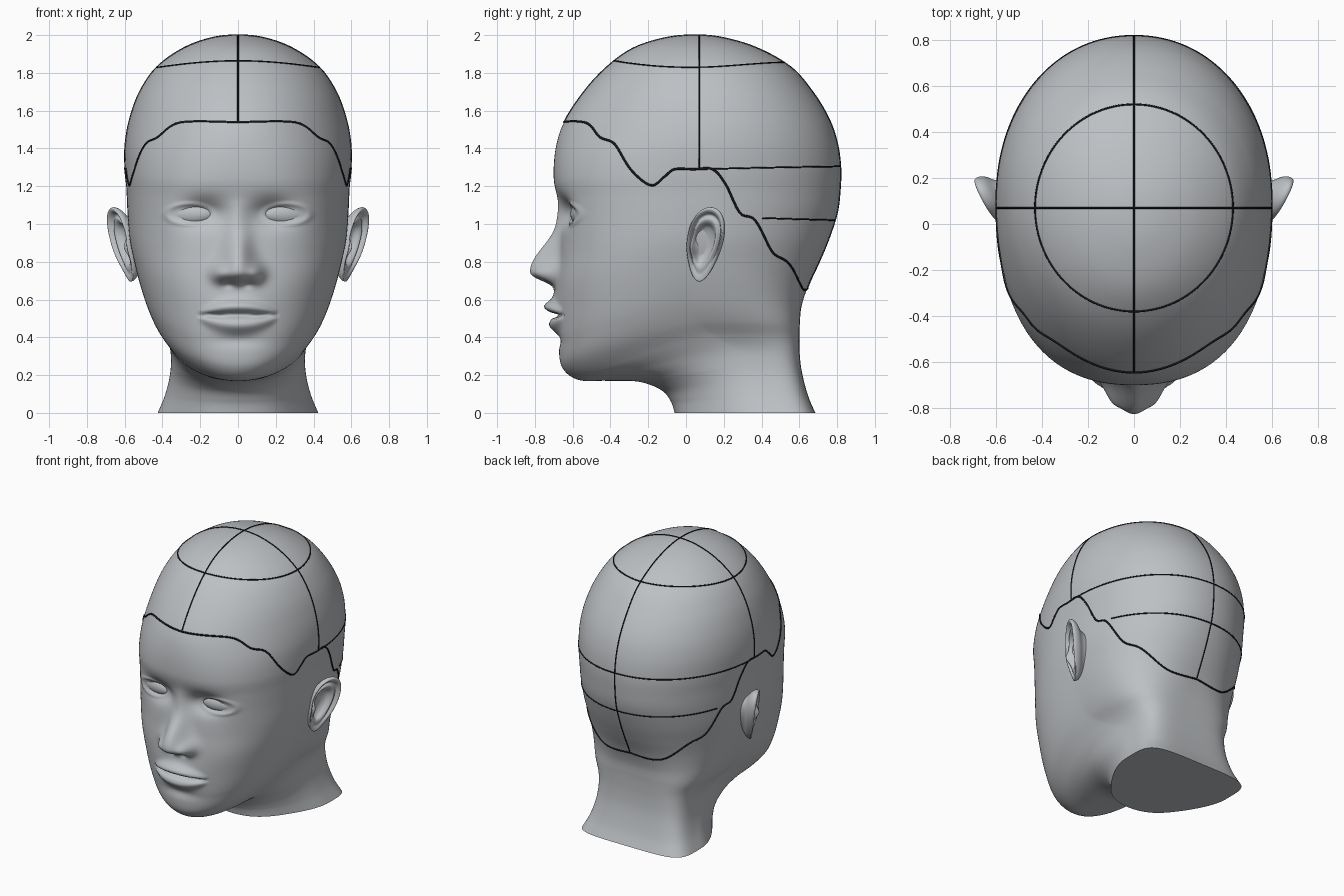
import bpy
from math import sin, cos, pi, exp, hypot, atan2, radians
from mathutils import Vector
from mathutils.bvhtree import BVHTree

if "Cube" in bpy.data.objects:
    bpy.data.objects.remove(bpy.data.objects["Cube"])


def material(name, rgb):
    mat = bpy.data.materials.new(name)
    mat.use_nodes = True
    mat.diffuse_color = (*rgb, 1)
    mat.node_tree.nodes["Principled BSDF"].inputs["Base Color"].default_value = (*rgb, 1)
    return mat


GREY = material("matte grey", (0.51, 0.53, 0.55))
INK = material("ink black", (0.01, 0.01, 0.012))


def spline(keys, steps):
    """Smooth path through the keys; the last key only steers the end."""
    keys = [keys[0]] + keys
    path = []
    for p, q, r, s in zip(keys, keys[1:], keys[2:], keys[3:]):
        for k in range(steps):
            t = k / steps
            path.append([b + t * (c - a) / 2 + t * t * (a - 2.5 * b + 2 * c - d / 2)
                         + t ** 3 * (1.5 * (b - c) + (d - a) / 2)
                         for a, b, c, d in zip(p, q, r, s)])
    return path


def loft(name, rings, tip):
    """Skin closed rings, fill the first one and close the last on a tip."""
    n = len(rings[0])
    verts = [v for ring in rings for v in ring] + [tip]
    faces = [list(range(n))[::-1]]
    for r in range(len(rings) - 1):
        for i in range(n):
            j = (i + 1) % n
            faces.append((r * n + i, r * n + j, (r + 1) * n + j, (r + 1) * n + i))
    last = (len(rings) - 1) * n
    faces += [(last + i, last + (i + 1) % n, len(verts) - 1) for i in range(n)]
    mesh = bpy.data.meshes.new(name)
    mesh.from_pydata(verts, [], faces)
    mesh.polygons.foreach_set("use_smooth", [False] + [True] * (len(faces) - 1))
    mesh.materials.append(GREY)
    obj = bpy.data.objects.new(name, mesh)
    bpy.context.collection.objects.link(obj)
    return obj, BVHTree.FromPolygons([Vector(v) for v in verts], faces)


# Head profiles from neck base to crown: front (z, y), side (z, x, y), back (z, y)
front = [(0, -.06), (.06, -.08), (.12, -.13), (.165, -.25), (.17, -.42), (.175, -.57),
         (.24, -.655), (.36, -.675), (.52, -.68), (.68, -.685), (.84, -.67), (1, -.66),
         (1.12, -.675), (1.24, -.7), (1.4, -.69), (1.54, -.645), (1.7, -.54),
         (1.83, -.42), (1.93, -.28), (1.985, -.11), (2, .05), (1.985, .2)]
side = [(0, .425, .44), (.09, .388, .4), (.18, .364, .36), (.26, .355, .32), (.34, .36, .26),
        (.41, .388, .15), (.49, .44, .06), (.58, .482, .03), (.7, .522, .05),
        (.82, .553, .06), (.93, .575, .07), (1.06, .585, .08), (1.17, .59, .09),
        (1.28, .597, .1), (1.42, .597, .1), (1.56, .572, .1), (1.7, .52, .09),
        (1.83, .43, .08), (1.93, .29, .07), (1.985, .14, .06), (2, 0, .05), (1.985, -.14, .06)]
back = [(0, .685), (.08, .65), (.17, .624), (.25, .608), (.33, .601), (.4, .6), (.48, .603),
        (.57, .613), (.68, .65), (.8, .705), (.92, .755), (1.06, .8), (1.18, .815),
        (1.3, .818), (1.43, .8), (1.56, .755), (1.7, .67), (1.83, .555), (1.93, .38),
        (1.985, .2), (2, .05), (1.985, -.11)]


def bump(x, z, cx, cz, sx, sz):
    return exp(-((x - cx) / sx) ** 2 - ((z - cz) / sz) ** 2)


def relief(x, z):
    """Forward offset of the facial features."""
    x = abs(x)
    # nose: ridge, wings, nostrils
    width = .068 + .03 * exp(-((z - .75) / .09) ** 2)
    slope = ((z - .76) / .175) ** 2 if z > .76 else ((.76 - z) / .07) ** 3
    d = .146 * exp(-slope - (x / width) ** 2.2)
    d += .012 * bump(x, z, 0, 1.04, .06, .07)
    d += .045 * bump(x, z, .098, .735, .042, .048)
    d -= .02 * bump(x, z, .05, .68, .028, .016)
    # lips, muzzle and chin fold
    d += .025 * bump(x, z, 0, .56, .16, .1)
    d -= .015 * bump(x, z, 0, .385, .13, .035)
    lip = max(0, 1 - (x / .21) ** 2) ** .7
    if lip > 0:
        full = .4 + .6 * lip
        d += .045 * lip * exp(-((z - .517 - .046 * lip) / (.033 * full)) ** 2)
        d += .036 * lip * exp(-((z - .517 + .053 * lip) / (.038 * full)) ** 2)
        d -= .045 * lip ** .5 * exp(-((z - .517) / .011) ** 2)
    # eye sockets, outer cheekbones, lids
    d -= .065 * bump(x, z, .18, 1.06, .11, .068)
    d += .01 * bump(x, z, .38, 1.02, .1, .12)
    lid = hypot((x - .26) / .1, (z - 1.052) / .045)
    return d + .009 * exp(-((lid - 1.2) / .2) ** 2)


HALF = 120
rings = []
for (zf, yf), (zs, xs, ys), (zb, yb) in zip(*(spline(p, 14) for p in (front, side, back))):
    ring = []
    # boxy nape, round skull, fuller cheeks, tapered throat
    power_back = 2.08 + 2.6 / (1 + (zs / .55) ** 6)
    power_front = 2 + .5 * exp(-((zs - .95) / .45) ** 4)
    taper = .4 * max(0, 1 - zs / .25)
    for i in range(HALF + 1):
        a = pi * (i / HALF) ** 1.35
        c, s = abs(cos(a)), max(0, sin(a))
        ahead = a < pi / 2
        ye, ze, n = (yf, zf, power_front) if ahead else (yb, zb, power_back)
        r = (c ** n + s ** n) ** (-1 / n)
        x, y, z = xs * s * r, ys + (ye - ys) * c * r, zs + (ze - zs) * c ** 1.3
        if ahead:
            x *= 1 - taper * s * s * c * c
            if y < -.15:
                y -= relief(x, z) * min(1, (-.15 - y) / .25)
        ring.append((x, y, z))
    ring += [(-x, y, z) for x, y, z in ring[-2:0:-1]]
    rings.append(ring)
head, surface = loft("head", rings, (0, .05, 2))

# Eyes set in the sockets
for name, sign in (("left_eye", 1), ("right_eye", -1)):
    spot = surface.ray_cast(Vector((sign * .258, -2, 1.052)), Vector((0, 1, 0)))[0]
    bpy.ops.mesh.primitive_uv_sphere_add(
        segments=48, ring_count=24, radius=1, location=spot + Vector((0, .027, 0)),
        rotation=(0, 0, sign * radians(13)), scale=(.13, .045, .056))
    eye = bpy.context.object
    eye.name = name
    eye.data.materials.append(GREY)
    eye.data.polygons.foreach_set("use_smooth", [True] * len(eye.data.polygons))

# Ears: rings of (size, outward offset) from hidden root over the rim into the bowl
ear_steps = spline([(.5, -.13), (.68, -.06), (.92, -.026), (1, 0), (.96, .016), (.88, .012),
                    (.79, -.008), (.68, .002), (.58, -.006), (.46, -.03), (.25, -.04),
                    (.05, -.04), (0, -.04)], 4)
ear_rings = []
for step, (size, out) in enumerate(ear_steps):
    ring = []
    for k in range(64):
        t = 2 * pi * k / 64
        y = .1 + size * (.115 * cos(t) * (.8 + .2 * sin(t)) + .03 * sin(t)) - .02 * (1 - size)
        z = .892 + size * .197 * sin(t)
        # flat lobe and a small flap in front of the bowl
        lift = out
        if step > 12:
            lift *= 1 - .8 * bump(y, z, .08, .73, .2, .08)
            lift += .03 * bump(y, z, .04, .875, .022, .04)
        ring.append((.55 + .15 * (z - .75) + .5 * (y - .02) + lift, y - lift * .4, z))
    ear_rings.append(ring)
tip = sum((Vector(v) for v in ear_rings[-1]), Vector()) / 64
ears, _ = loft("ears", ear_rings, tuple(tip))
ears.modifiers.new("both sides", "MIRROR").use_mirror_merge = False

# Guide lines: rays cast onto the head become thin inked cords
AXIS_Y = .07


def line(name, rays, closed=False, radius=.0045):
    hits = [surface.ray_cast(Vector(o), Vector(d).normalized())[0] for o, d in rays]
    hits = [h for h in hits if h]
    curve = bpy.data.curves.new(name, "CURVE")
    curve.dimensions = "3D"
    curve.bevel_depth = radius
    curve.bevel_resolution = 1
    curve.use_fill_caps = True
    poly = curve.splines.new("POLY")
    poly.points.add(len(hits) - 1)
    for point, h in zip(poly.points, hits):
        point.co = (*h, 1)
    poly.use_cyclic_u = closed
    curve.materials.append(INK)
    bpy.context.collection.objects.link(bpy.data.objects.new(name, curve))


def sweep(start, end, n=120):
    return [start + (end - start) * k / n for k in range(n + 1)]


def around(turn, z):
    """Level ray from the head axis; turn 0 faces the front, pi the back."""
    return (0, AXIS_Y, z), (sin(turn), -cos(turn), 0)


middle = (0, AXIS_Y, 1.1)
line("centre_line", [(middle, (0, cos(a), sin(a)))
                     for a in sweep(atan2(-.44, .565), atan2(.44, -.715))])
line("ear_to_ear_line", [((0, AXIS_Y, 1.29), (cos(a), 0, sin(a))) for a in sweep(0, pi)])
line("crown_circle", [((.43 * cos(a), AXIS_Y + .45 * sin(a), 3), (0, 0, -1))
                      for a in sweep(0, 2 * pi)[:-1]], True)
line("upper_back_line", [around(a, 1.29 - .015 * cos(a)) for a in sweep(pi / 2, 1.5 * pi)])
line("lower_back_line", [around(a, 1.045 + .025 * cos(a))
                         for a in sweep(radians(122), radians(238))])

# Hairline: side outline (y, z) turned into (turn, z), smoothed and mirrored
outline = [(-.535, 1.538), (-.455, 1.46), (-.375, 1.42), (-.285, 1.28), (-.185, 1.205),
           (-.115, 1.25), (-.06, 1.29), (.04, 1.29), (.14, 1.29), (.21, 1.21), (.285, 1.06),
           (.365, 1.02), (.455, .855), (.54, .795), (.615, .66)]
keys = [(0, 1.54)]
for y, z in outline:
    hit = surface.ray_cast(Vector((2, y, z)), Vector((-1, 0, 0)))[0]
    if hit:
        keys.append((atan2(hit.x, AXIS_Y - y), z))
keys += [(pi, .66), (pi, .66)]
half = spline(keys, 14) + [(pi, .66)]
line("hairline", [around(a, z) for a, z in half] + [around(-a, z) for a, z in half[-2:0:-1]],
     True, .006)
